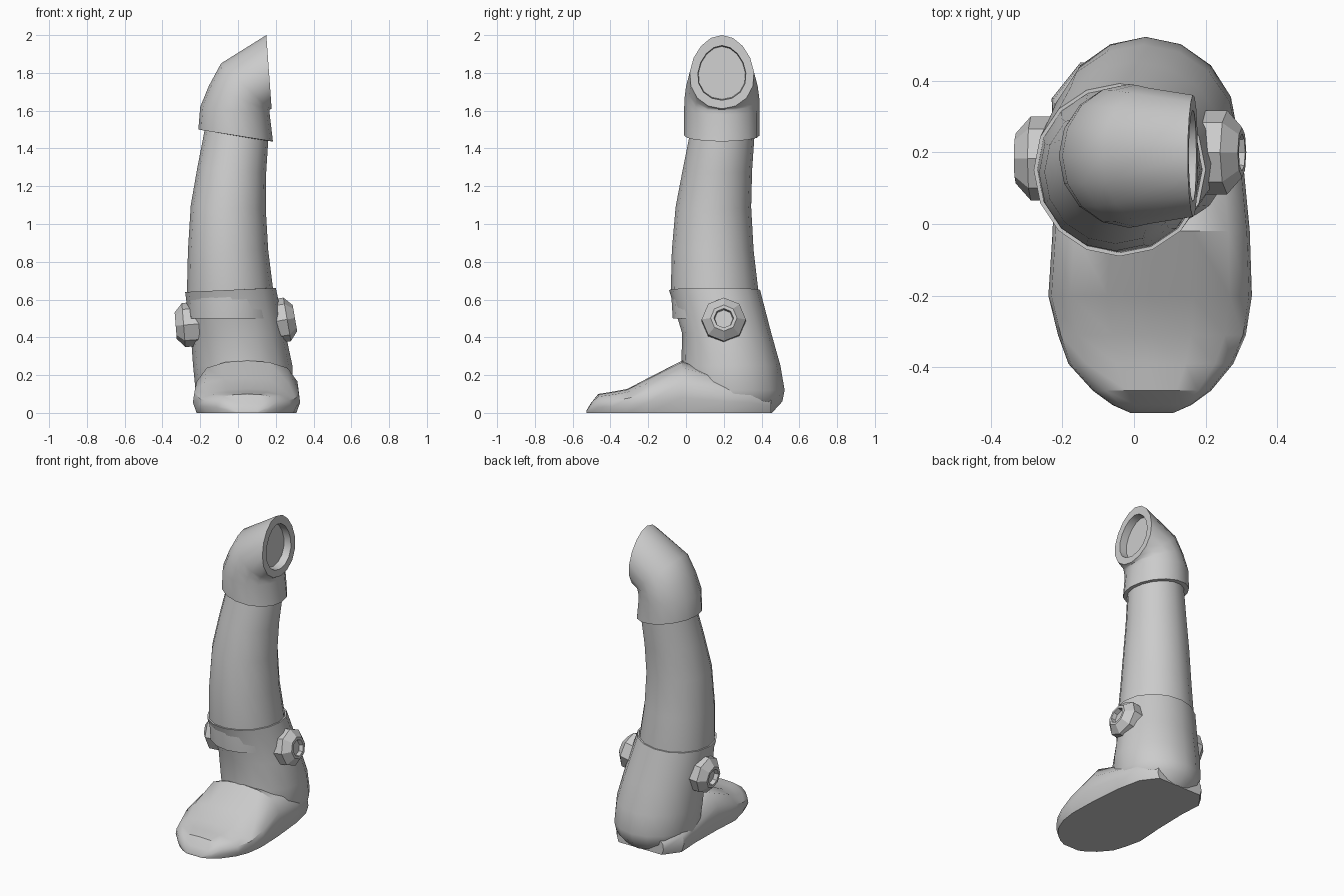
import bpy, bmesh
from math import cos, sin, pi, radians
from mathutils import Vector


def loft(name, rings, angle=38):
    """Skin a closed solid through rings of equal point count."""
    bm = bmesh.new()
    loops = [[bm.verts.new(p) for p in r] for r in rings]
    n = len(loops[0])
    for a, b in zip(loops, loops[1:]):
        for i in range(n):
            j = (i + 1) % n
            bm.faces.new((a[i], a[j], b[j], b[i]))
    bm.faces.new(loops[0][::-1])
    bm.faces.new(loops[-1])
    bmesh.ops.recalc_face_normals(bm, faces=bm.faces[:])
    me = bpy.data.meshes.new(name)
    bm.to_mesh(me)
    bm.free()
    ob = bpy.data.objects.new(name, me)
    bpy.context.collection.objects.link(ob)
    bpy.context.view_layer.objects.active = ob
    ob.select_set(True)
    bpy.ops.object.shade_smooth_by_angle(angle=radians(angle))
    ob.select_set(False)
    return ob


def oval(xa, za, xb, zb, y0, y1, egg=0, n=16):
    """Oval ring spanning (xa, za)-(xb, zb) in the front view and y0-y1 in depth."""
    pts = []
    for i in range(n):
        t = 2 * pi * i / n
        c, s = cos(t), sin(t) * (1 - egg * cos(t))
        pts.append(((xa + xb) / 2 + (xa - xb) / 2 * c,
                    (y0 + y1) / 2 + (y1 - y0) / 2 * s,
                    (za + zb) / 2 + (za - zb) / 2 * c))
    return pts


# Bent pipe cap with a recessed opening facing sideways
loft("knee_elbow", [oval(*r) for r in [
    (-0.16, 1.54, 0.14, 1.49, 0.04, 0.34),
    (-0.175, 1.495, 0.15, 1.44, 0.025, 0.355),
    (-0.21, 1.50, 0.185, 1.437, -0.01, 0.39),
    (-0.20, 1.62, 0.168, 1.58, -0.01, 0.39),
    (-0.155, 1.73, 0.166, 1.60, -0.008, 0.388),
    (-0.09, 1.85, 0.168, 1.605, 0.0, 0.38),
    (0.15, 2.0, 0.178, 1.61, 0.02, 0.36, 0.12),
    (0.153, 1.945, 0.174, 1.655, 0.063, 0.317, 0.12),
    (0.105, 1.94, 0.125, 1.66, 0.066, 0.314, 0.12)]])

# Slightly curved shin
loft("shin", [oval(*r) for r in [
    (-0.265, 0.50, 0.195, 0.50, -0.07, 0.385),
    (-0.27, 0.65, 0.185, 0.66, -0.08, 0.382),
    (-0.265, 0.86, 0.16, 0.86, -0.075, 0.358),
    (-0.25, 1.10, 0.147, 1.08, -0.055, 0.345),
    (-0.215, 1.30, 0.149, 1.27, -0.018, 0.35),
    (-0.18, 1.48, 0.16, 1.44, 0.017, 0.362),
    (-0.165, 1.55, 0.155, 1.50, 0.03, 0.365)]])

# Ankle shaft and heel
loft("ankle", [oval(*r) for r in [
    (-0.15, 0.0, 0.22, 0.0, 0.03, 0.455),
    (-0.21, 0.06, 0.275, 0.06, -0.01, 0.51),
    (-0.225, 0.12, 0.29, 0.12, -0.02, 0.522),
    (-0.238, 0.25, 0.288, 0.25, -0.025, 0.50),
    (-0.25, 0.42, 0.252, 0.42, -0.02, 0.452),
    (-0.28, 0.64, 0.20, 0.662, -0.09, 0.392),
    (-0.27, 0.64, 0.19, 0.662, -0.08, 0.382),
    (-0.25, 0.56, 0.19, 0.56, -0.05, 0.38)]])

# Domed foot, lofted from toe to heel: y, centre x, half width, height
PROFILE = [(0.93, 0), (1, 0.3), (0.97, 0.6), (0.78, 0.86), (0.42, 0.97)]
OUTLINE = PROFILE + [(0, 1)] + [(-x, z) for x, z in reversed(PROFILE)]
loft("foot", [[(cx + w * x, y, h * z) for x, z in OUTLINE] for y, cx, w, h in [
    (-0.527, 0.05, 0.06, 0.012), (-0.505, 0.05, 0.11, 0.05),
    (-0.465, 0.05, 0.165, 0.10), (-0.39, 0.047, 0.23, 0.112),
    (-0.31, 0.05, 0.262, 0.127), (-0.20, 0.045, 0.284, 0.185),
    (-0.02, 0.048, 0.275, 0.277), (0.20, 0.04, 0.262, 0.205),
    (0.35, 0.02, 0.25, 0.18), (0.45, 0.02, 0.17, 0.12)]])

# Eight-sided ankle bolts with recessed centres
BOLT = [(0.117, -0.12), (0.117, 0), (0.07, 0.042), (0.052, 0.042), (0.048, 0.015)]
for name, centre, axis in [("right_bolt", (0.26, 0.2, 0.495), (0.98, 0, 0.17)),
                           ("left_bolt", (-0.288, 0.183, 0.465), (-1, 0, -0.08))]:
    axis = Vector(axis).normalized()
    side = Vector((0, 1, 0))
    up = axis.cross(side)
    loft(name, [[Vector(centre) + axis * d
                 + (side * cos(a) + up * sin(a)) * r
                 for a in [2 * pi * i / 8 for i in range(8)]]
                for r, d in BOLT], angle=25)
